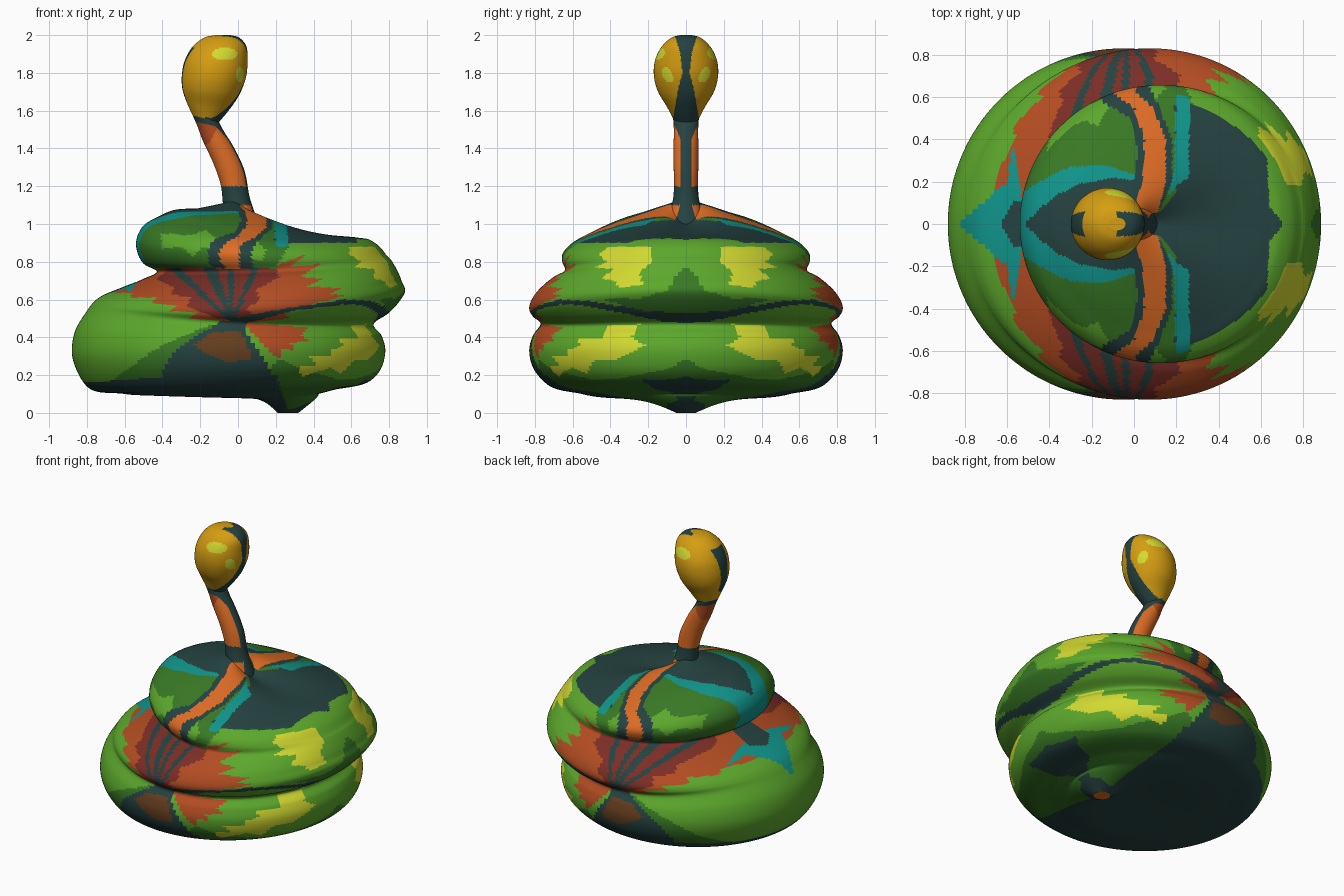
import bpy
import bmesh
import math
from mathutils import Vector

if "Cube" in bpy.data.objects:
    bpy.data.objects.remove(bpy.data.objects["Cube"], do_unlink=True)

SIDES = 220
ROW_HEIGHT = .016

# Flat colours
palette = {
    "slate": (.018, .055, .052), "leaf_green": (.107, .39, .025),
    "dark_green": (.04, .19, .018), "lemon": (.65, .7, .03),
    "rust": (.45, .073, .016), "dark_red": (.2, .027, .019),
    "teal": (.005, .3, .26), "orange": (.73, .15, .018),
    "gold": (.66, .34, .006), "brown": (.13, .048, .013),
}
names = list(palette)
materials = []
for name, rgb in palette.items():
    material = bpy.data.materials.new(name)
    material.use_nodes = True
    material.diffuse_color = (*rgb, 1)
    shader = material.node_tree.nodes["Principled BSDF"]
    shader.inputs["Base Color"].default_value = (*rgb, 1)
    shader.inputs["Roughness"].default_value = .7
    materials.append(material)

patches = []


def paint(colour, plane, *outline, low=-1, high=3):
    """Register a mirrored colour patch; later patches cover earlier ones."""
    us = [point[0] for point in outline]
    vs = [point[1] for point in outline]
    box = (min(us), max(us), min(vs), max(vs))
    edges = list(zip(outline, outline[1:] + outline[:1]))
    patches.append((names.index(colour), plane, edges, box, low, high))


def ray(colour, start, end, width):
    """Register a tapering stripe on the front and back."""
    (ax, az), (bx, bz) = start, end
    paint(colour, "front", (ax - width / 3, az), (bx - width, bz),
          (bx + width, bz), (ax + width / 3, az))


def inside(u, v, edges):
    hit = False
    for (au, av), (bu, bv) in edges:
        if (av > v) != (bv > v) and u < au + (v - av) * (bu - au) / (bv - av):
            hit = not hit
    return hit


def colour_of(centre, normal, base):
    """Pick the topmost patch which covers a face."""
    x, y, z = centre.x, abs(centre.y), centre.z
    spots = {"front": (x, z), "top": (x, y),
             "side": (math.degrees(math.atan2(y, x)), z)}
    spots["plus_x" if normal.x > 0 else "minus_x"] = (y, z)
    if normal.z < -.6 and z < .2:
        spots["under"] = (x, y)
    for index, plane, edges, box, low, high in reversed(patches):
        if plane in spots and low <= z <= high:
            u, v = spots[plane]
            if box[0] <= u <= box[1] and box[2] <= v <= box[3] and inside(u, v, edges):
                return index
    return names.index(base)


def smooth_rows(sections):
    """Run a smooth spline through the key sections."""
    keys = [Vector(s) if len(s) == 6 else Vector((*s, (s[1] + s[3]) / 2)) for s in sections]
    gaps = [(b - a).length for a, b in zip(keys, keys[1:])]
    slopes = [(b - a) / gap for a, b, gap in zip(keys, keys[1:], gaps)]
    tangents = [slopes[0]]
    for i in range(1, len(slopes)):
        blend = gaps[i - 1] / (gaps[i - 1] + gaps[i])
        tangents.append(slopes[i - 1] * (1 - blend) + slopes[i] * blend)
    tangents.append(slopes[-1])
    rows = []
    for i, gap in enumerate(gaps):
        steps = max(3, int(gap / ROW_HEIGHT))
        for step in range(steps):
            t = step / steps
            ease = t * t * (3 - 2 * t)
            rows.append(keys[i] * (1 - ease) + keys[i + 1] * ease
                        + tangents[i] * (gap * t * (1 - t) ** 2)
                        - tangents[i + 1] * (gap * t * t * (1 - t)))
    return rows + [keys[-1]]


def loft(name, sections, base, cap_bottom=None, cap_top=None):
    """Skin tilted oval sections: left x, z, right x, z, half depth, side z."""
    bm = bmesh.new()
    rings = []
    for xl, zl, xr, zr, depth, side_z in smooth_rows(sections):
        ring = []
        for i in range(SIDES):
            angle = math.tau * i / SIDES
            c, s = math.cos(angle), math.sin(angle)
            middle = (zl + zr) / 2
            z = middle + (zr - zl) / 2 * c + (side_z - middle) * s * s
            ring.append(bm.verts.new(((xl + xr) / 2 + (xr - xl) / 2 * c, depth * s, max(z, 0))))
        rings.append(ring)
    for a, b in zip(rings, rings[1:]):
        for i in range(SIDES):
            j = (i + 1) % SIDES
            bm.faces.new((a[i], a[j], b[j], b[i]))
    bm.normal_update()
    for face in bm.faces:
        face.smooth = True
        face.material_index = colour_of(face.calc_center_median(), face.normal, base)
    if cap_bottom:
        bm.faces.new(rings[0][::-1]).material_index = names.index(cap_bottom)
    if cap_top:
        bm.faces.new(rings[-1]).material_index = names.index(cap_top)
    mesh = bpy.data.meshes.new(name)
    bm.to_mesh(mesh)
    bm.free()
    for material in materials:
        mesh.materials.append(material)
    obj = bpy.data.objects.new(name, mesh)
    bpy.context.collection.objects.link(obj)


# Lower lobe: dark base, brown panel, ragged rust and lemon patches
paint("dark_green", "side", (0, .28), (8, .23), (30, .18), (45, .18), (65, .23), (74, .29), (80, .2), (70, -.1), (0, -.1))
paint("dark_green", "side", (100, .47), (118, .36), (132, .24), (145, .17), (150, 0), (90, 0))
paint("slate", "side", (95, .5), (104, .42), (113, .33), (120, .2), (123, 0), (70, 0), (75, .17), (80, .28), (86, .4), (88, .5))
paint("slate", "side", (0, .19), (12, .17), (19, .18), (17, .12), (0, .1))
paint("slate", "under", (-.9, -.1), (-.9, .9), (.2, .9), (.26, .1), (.36, .1), (.4, .04), (.55, .15), (.68, .2), (.75, -.1))
paint("brown", "front", (-.23, .36), (-.14, .43), (.02, .43), (.08, .28), (-.05, .27), (-.17, .31))
paint("rust", "side", (88, .48), (60, .45), (65, .41), (62, .38), (70, .37), (68, .33), (74, .34), (73, .27), (78, .32))
paint("lemon", "side", (20, .47), (35, .46), (34, .39), (47, .39), (45, .36), (52, .33), (51, .3), (62, .3),
      (58, .25), (66, .25), (64, .19), (51, .24), (44, .21), (38, .28), (28, .28), (16, .36), (22, .4))

# Middle lobe: rust fan with dark red centre and slate rays
paint("rust", "front", (0, .48), (-.27, .5), (-.22, .53), (-.37, .54), (-.32, .57), (-.46, .58), (-.42, .61),
      (-.58, .61), (-.56, .63), (-.66, .64), (-.57, .67), (-.5, .71), (-.4, .77), (0, .77))
paint("rust", "front", (-.02, .47), (.27, .5), (.24, .53), (.4, .58), (.57, .62), (.48, .63), (.55, .66),
      (.37, .67), (.45, .71), (.33, .72), (.44, .79), (.28, .77), (.36, .84), (.18, .77), (-.02, .77))
paint("dark_red", "front", (-.37, .76), (-.43, .71), (-.33, .66), (-.36, .63), (-.24, .61), (-.28, .57), (-.1, .5),
      (.1, .51), (.04, .55), (.12, .6), (.09, .65), (.22, .72), (.2, .77))
for tip, width in ((-.34, .03), (-.15, .035), (-.04, .02), (.09, .02)):
    ray("slate", (-.03, .48), (tip, .77), width)
paint("teal", "top", (-.82, -.1), (-.82, .01), (-.6, .2), (-.57, .38), (-.52, .06), (-.5, -.1), low=.5, high=.75)
paint("slate", "top", (-.63, -.1), (-.63, 0), (-.57, .1), (-.4, .1), (-.4, -.1), low=.5, high=.77)
paint("dark_green", "side", (0, .78), (4, .72), (6, .65), (15, .61), (30, .6), (15, .53), (0, .5))
paint("slate", "side", (92, .5), (70, .56), (50, .6), (35, .59), (15, .54), (0, .525), (0, .475), (10, .485),
      (25, .53), (40, .57), (50, .575), (70, .54), (90, .46))
paint("lemon", "side", (15, .88), (35, .88), (38, .84), (33, .8), (38, .77), (28, .76), (32, .71), (26, .7),
      (24, .66), (15, .68), (17, .74), (13, .8))

# Upper lobe: dark green sides, slate top, teal arcs and an orange collar
paint("dark_green", "front", (-.6, .765), (.2, .765), (.29, .92), (.2, 1.2), (-.6, 1.2))
paint("leaf_green", "front", (-.41, .95), (-.25, .94), (-.17, .97), (-.12, .93), (-.13, .86), (-.18, .88), (-.24, .83), (-.3, .88), (-.4, .87))
paint("leaf_green", "front", (.04, .83), (.1, .91), (.15, .86), (.13, .8))
paint("teal", "top", (-.6, -.1), (-.6, .1), (-.45, .2), (-.3, .27), (-.15, .28), (.02, .23), (.02, -.1), low=.8, high=1.2)
paint("slate", "top", (-.52, -.1), (-.52, 0), (-.38, .13), (-.25, .19), (-.1, .22), (.05, .2), (.1, -.1), low=.8, high=1.2)
paint("slate", "top", (0, -.1), (.2, .15), (.19, .66), (.4, .6), (.55, .46), (.63, .3), (.64, .08), (.71, 0), (.71, -.1), low=.9, high=1.1)
paint("teal", "top", (.16, .13), (.19, .25), (.2, .62), (.26, .62), (.26, .22), (.2, .18), low=.88, high=1.1)
paint("slate", "top", (.1, .02), (.18, .2), (.18, .4), (.12, .55), (.05, .7), (-.2, .7), (-.15, .58), (-.02, .5),
      (.02, .35), (0, .2), (-.05, .1), low=.765, high=1.1)
paint("orange", "top", (.1, 0), (.15, .2), (.15, .4), (.09, .55), (.01, .62), (0, .7), (-.14, .7), (-.1, .62),
      (0, .55), (.05, .4), (.04, .2), (0, .08), low=.765, high=1.1)

# Stem and bulb: slate back stripes, neck band and lemon spots
paint("rust", "front", (-.3, 1.56), (-.1, 1.53), (-.15, 1.43), (-.22, 1.4))
paint("slate", "front", (-.3, 1.58), (0, 1.54), (0, 1.5), (-.3, 1.55))
paint("slate", "plus_x", (-.1, .97), (.06, 1), (.03, 1.1), (.03, 1.45), (.07, 1.55), (.045, 1.7), (.02, 1.8), (.03, 1.9), (.06, 2), (-.1, 2))
paint("slate", "minus_x", (-.1, 1.55), (.03, 1.65), (.04, 1.8), (.06, 1.93), (-.1, 1.95))
for x, z, wide, tall in ((-.07, 1.9, .07, .035), (.01, 1.79, .02, .045)):
    paint("lemon", "front", *[(x + wide * math.cos(a), z + tall * math.sin(a))
                              for a in (math.tau * k / 10 for k in range(10))])

# Stacked cushion body
neck_base = (-.08, 1.11, .11, 1, .075, 1.1)
body = [
    (.21, 0, .32, 0, .05, 0), (.16, .045, .37, .04, .12, .03), (-.6, .1, .5, .12, .55, .1),
    (-.8, .14, .7, .17, .74, .155), (-.86, .24, .76, .24, .81, .24), (-.88, .33, .78, .33, .83, .33),
    (-.86, .44, .76, .41, .81, .41), (-.8, .54, .72, .475, .77, .475), (-.77, .58, .8, .53, .81, .51),
    (-.72, .62, .88, .63, .83, .56), (-.6, .67, .865, .7, .79, .64), (-.5, .71, .84, .76, .7, .72),
    (-.43, .75, .81, .81, .64, .755), (-.5, .79, .79, .83, .655, .8), (-.54, .89, .75, .88, .65, .85),
    (-.51, .98, .7, .915, .6, .9), (-.4, 1.05, .64, .927, .5, .945), (-.2, 1.085, .35, .955, .22, 1.05),
    neck_base,
]
loft("cushion_body", body, "leaf_green", cap_bottom="orange")

# Leaning stem
neck_top = (-.24, 1.575, -.1, 1.54, .068)
stem = [neck_base[:5] + (1.09,), (-.09, 1.2, .065, 1.13, .065), (-.13, 1.32, .035, 1.28, .065),
        (-.19, 1.45, -.03, 1.42, .065), (-.22, 1.53, -.08, 1.5, .065), neck_top]
loft("stem", stem, "orange")

# Bulb on the stem
bulb = [neck_top, (-.27, 1.64, -.05, 1.6, .1), (-.295, 1.72, .01, 1.69, .15), (-.297, 1.79, .043, 1.78, .17),
        (-.28, 1.87, .05, 1.87, .163), (-.23, 1.95, .04, 1.95, .12), (-.17, 1.99, 0, 1.99, .07),
        (-.12, 2, -.04, 2, .03)]
loft("bulb", bulb, "gold", cap_top="gold")
